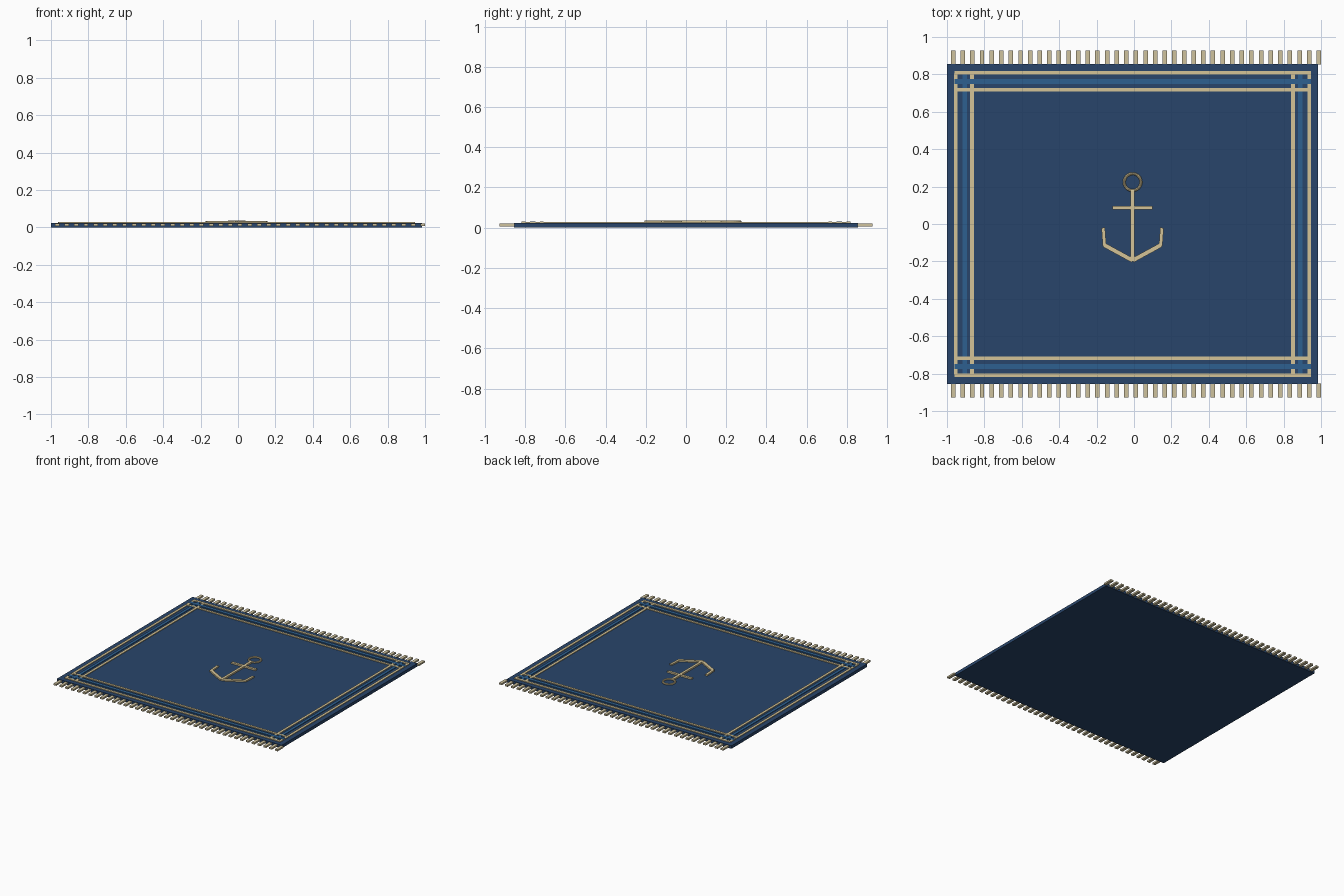
import bpy
import math

if "Cube" in bpy.data.objects:
    bpy.data.objects.remove(bpy.data.objects["Cube"])

CX = -0.0075  # rug centre in x (the last fringe strand sticks out a little)


def material(name, rgb):
    m = bpy.data.materials.new(name)
    m.diffuse_color = (*rgb, 1)
    m.use_nodes = True
    m.node_tree.nodes["Principled BSDF"].inputs["Base Color"].default_value = m.diffuse_color
    return m


NAVY = material("navy_wool", (0.022, 0.06, 0.147))
BLUE = material("mid_blue_wool", (0.026, 0.115, 0.28))
CREAM = material("cream_wool", (0.66, 0.55, 0.31))
FRINGE = material("fringe_cotton", (0.62, 0.54, 0.34))


def box(name, x, y, sx, sy, z0, z1, mat, angle=0.0):
    bpy.ops.mesh.primitive_cube_add(size=1, location=(x, y, (z0 + z1) / 2),
                                    rotation=(0, 0, angle))
    o = bpy.context.object
    o.name = name
    o.scale = (sx, sy, z1 - z0)
    o.data.materials.append(mat)
    return o


def bar(name, a, b, width, z0, z1):
    dx, dy = b[0] - a[0], b[1] - a[1]
    return box(name, CX + (a[0] + b[0]) / 2, (a[1] + b[1]) / 2,
               math.hypot(dx, dy), width, z0, z1, CREAM, math.atan2(dy, dx))


# Rug body
box("rug_body", CX, 0, 1.985, 1.71, 0, 0.024, NAVY)

# Border stripes: cream, blue, cream along each side
for s, side in ((-1, "near"), (1, "far")):
    for label, off, w, mat in (("outer", 0.809, 0.02, CREAM),
                               ("middle", 0.762, 0.028, BLUE),
                               ("inner", 0.718, 0.018, CREAM)):
        box(f"border_{side}_{label}", CX, s * off, 1.905, w, 0.022, 0.03, mat)
for s, side in ((-1, "left"), (1, "right")):
    for label, off, w, mat in (("outer", 0.945, 0.02, CREAM),
                               ("middle", 0.897, 0.024, BLUE),
                               ("inner", 0.858, 0.02, CREAM)):
        box(f"border_{side}_{label}", CX + s * off, 0, w, 1.61, 0.022, 0.029, mat)

# Anchor motif
Z0, Z1 = 0.022, 0.036
bar("anchor_shank", (0, -0.2), (0, 0.178), 0.02, Z0, Z1)
bar("anchor_stock", (-0.107, 0.087), (0.107, 0.087), 0.019, Z0, Z1 - 0.0005)
for s, side in ((-1, "left"), (1, "right")):
    bar(f"anchor_arm_{side}", (0, -0.195), (s * 0.152, -0.112), 0.024, Z0, Z1 - 0.001)
    bar(f"anchor_fluke_{side}", (s * 0.15, -0.118), (s * 0.157, -0.02), 0.019, Z0, Z1 - 0.0015)
bpy.ops.mesh.primitive_torus_add(location=(CX, 0.224, 0.029), major_segments=24,
                                 minor_segments=8, major_radius=0.045,
                                 minor_radius=0.0075)
ring = bpy.context.object
ring.name = "anchor_ring"
ring.data.materials.append(CREAM)

# Fringe: one strand repeated along both short edges
for s, side in ((-1, "near"), (1, "far")):
    o = box(f"fringe_{side}", -0.967, s * 0.89, 0.024, 0.076, 0.007, 0.02, FRINGE)
    arr = o.modifiers.new("strands", 'ARRAY')
    arr.count = 39
    arr.use_relative_offset = False
    arr.use_constant_offset = True
    arr.constant_offset_displace = (0.05145 / 0.024, 0, 0)
